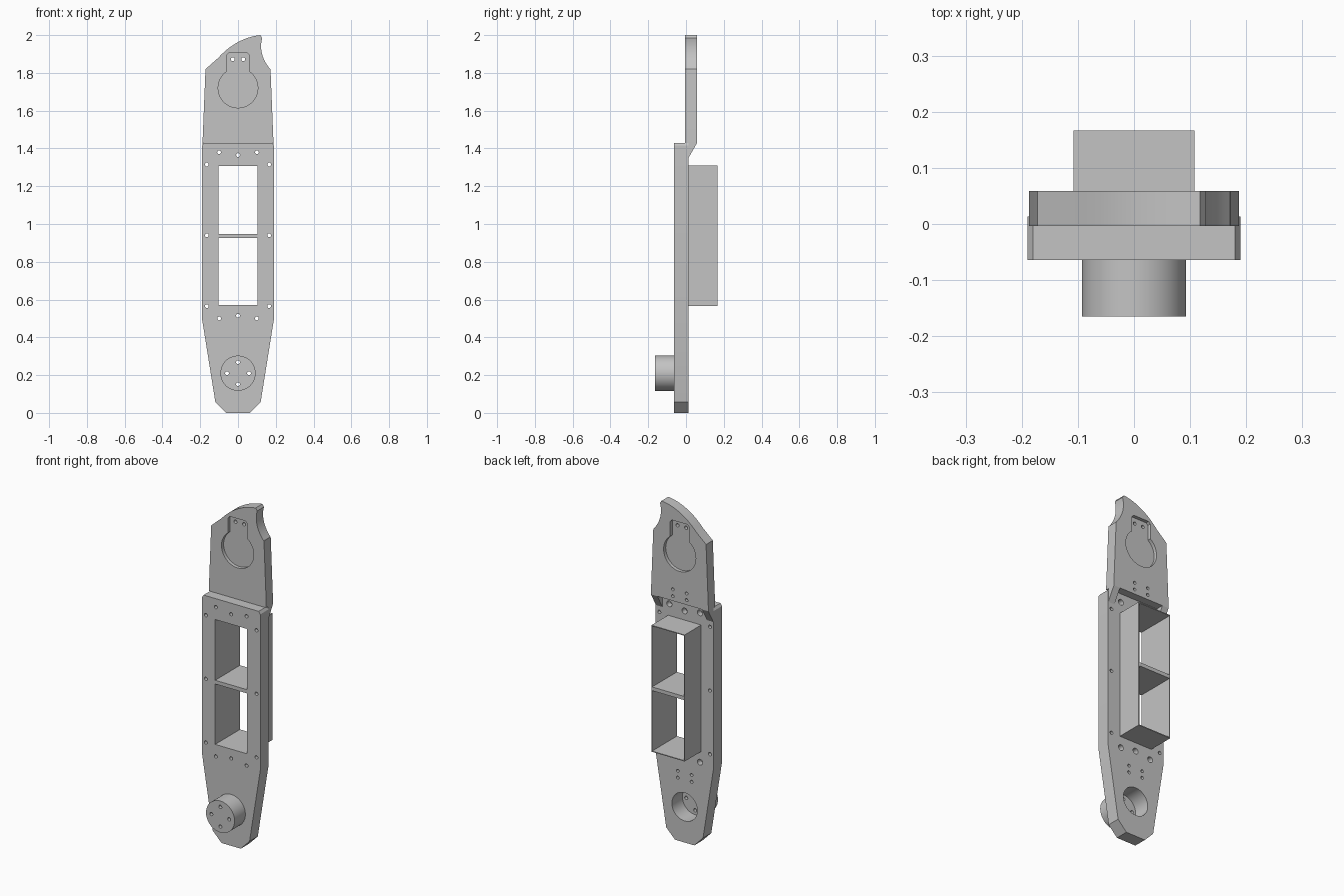
import bpy, bmesh, math

cube = bpy.data.objects.get("Cube")
if cube:
    bpy.data.objects.remove(cube)

grey = bpy.data.materials.new("plain grey")
grey.use_nodes = True
grey.diffuse_color = (0.55, 0.55, 0.55, 1)
grey.node_tree.nodes["Principled BSDF"].inputs["Base Color"].default_value = grey.diffuse_color

# Depth planes, front to back
HUB_FRONT, BODY_FRONT, BODY_BACK = -0.165, -0.064, 0.013
PLATE_FRONT, PLATE_BACK, FRAME_BACK = -0.004, 0.059, 0.167


def prism(name, outlines, a, b, along_x=False):
    """Extrude closed outlines from a to b along y, or along x."""
    bm = bmesh.new()
    for pts in outlines:
        rings = []
        for d in (a, b):
            rings.append([bm.verts.new((d, p, q) if along_x else (p, d, q)) for p, q in pts])
        bm.faces.new(rings[0])
        bm.faces.new(rings[1][::-1])
        n = len(pts)
        for i in range(n):
            j = (i + 1) % n
            bm.faces.new((rings[0][j], rings[0][i], rings[1][i], rings[1][j]))
    bmesh.ops.recalc_face_normals(bm, faces=bm.faces)
    mesh = bpy.data.meshes.new(name)
    bm.to_mesh(mesh)
    bm.free()
    mesh.materials.append(grey)
    obj = bpy.data.objects.new(name, mesh)
    bpy.context.collection.objects.link(obj)
    return obj


def cut(target, outlines, a, b):
    """Cut extruded outlines out of the target."""
    cutter = prism("cutter", outlines, a, b)
    cutter.hide_render = True
    mod = target.modifiers.new("cut", "BOOLEAN")
    mod.operation = "DIFFERENCE"
    mod.solver = "EXACT"
    mod.object = cutter
    bpy.context.view_layer.objects.active = target
    bpy.ops.object.modifier_apply(modifier=mod.name)
    bpy.data.objects.remove(cutter)


def circle(x, z, r, n=20):
    return [(x + r * math.cos(math.tau * i / n), z + r * math.sin(math.tau * i / n)) for i in range(n)]


def circles(points, r):
    return [circle(x, z, r) for x, z in points]


def rect(x, z0, z1):
    return [(-x, z0), (x, z0), (x, z1), (-x, z1)]


def mirrored(half):
    return half + [(-x, z) for x, z in reversed(half)]


def bend(p, c, q, n=14):
    """Quadratic curve from p to q, pulled towards c."""
    out = []
    for i in range(n + 1):
        t = i / n
        out.append(tuple((1 - t) ** 2 * p[k] + 2 * t * (1 - t) * c[k] + t * t * q[k] for k in (0, 1)))
    return out


# Lower body with tapered foot
body = prism("body", [mirrored([(0.063, 0), (0.12, 0.058), (0.19, 0.495), (0.19, 1.415), (0.18, 1.43)])],
             BODY_FRONT, BODY_BACK)

# Rear frame of two open bays
frame = prism("rear_frame", [rect(0.108, 0.565, 1.311)], BODY_BACK, FRAME_BACK)
bays = [rect(0.104, 0.57, 0.926), rect(0.104, 0.948, 1.306)]
for part in (body, frame):
    cut(part, bays, -0.3, 0.3)

# Bolt holes around the bays, six of them counterbored at the back
end_bolts = [(s * 0.1, z) for s in (-1, 1) for z in (0.5, 1.38)] + [(0, 0.515), (0, 1.365)]
side_bolts = [(s * 0.165, z) for s in (-1, 1) for z in (0.565, 0.94, 1.315)]
cut(body, circles(end_bolts + side_bolts, 0.01), -0.3, 0.3)
cut(body, circles(end_bolts, 0.017), -0.02, 0.3)


def four_holes(z):
    return circles([(s * 0.045, z + t * 0.02) for s in (-1, 1) for t in (-1, 1)], 0.009)


cut(body, four_holes(0.39), -0.02, 0.3)

# Hollow hub at the foot
hub = prism("hub", [circle(0, 0.21, 0.093, 64)], HUB_FRONT, BODY_FRONT)
bore = [circle(0, 0.21, 0.083, 64)]
cut(body, bore, -0.3, 0.3)
cut(hub, bore, -0.085, 0.3)
cut(hub, circles([(0.058, 0.21), (-0.058, 0.21), (0, 0.268), (0, 0.152)], 0.01), -0.3, 0.3)

# Upper plate with hooked tip
outline = [(0.187, 1.43), (0.187, 1.45), (0.172, 1.82)]
outline += bend((0.17, 1.82), (0.105, 1.9), (0.128, 1.985))
outline += bend((0.118, 2.0), (-0.01, 1.985), (-0.106, 1.878))
outline += [(-0.172, 1.82), (-0.187, 1.45), (-0.187, 1.43)]
plate = prism("upper_plate", [outline], PLATE_FRONT, PLATE_BACK)

# Keyhole recess on both faces of the plate
start = math.asin(0.062 / 0.105)
keyhole = [(0.062, 1.893), (0.05, 1.905), (-0.05, 1.905), (-0.062, 1.893)]
for i in range(49):
    a = math.pi / 2 + start + (math.tau - 2 * start) * i / 48
    keyhole.append((0.105 * math.cos(a), 1.72 + 0.105 * math.sin(a)))
cut(plate, [keyhole], -0.3, PLATE_FRONT + 0.02)
cut(plate, [keyhole], PLATE_BACK - 0.02, 0.3)
cut(plate, circles([(-0.028, 1.872), (0.028, 1.872)], 0.01), -0.3, 0.3)
cut(plate, four_holes(1.478), 0.025, 0.3)

# Sloped gussets joining plate to body
for side, s in (("left", 1), ("right", -1)):
    prism(side + "_gusset", [[(BODY_BACK, 1.35), (PLATE_BACK, 1.43), (BODY_BACK, 1.43)]],
          s * 0.145, s * 0.187, along_x=True)

# Smooth round walls, keep edges sharp
bpy.ops.object.select_all(action="DESELECT")
for obj in (body, frame, hub, plate):
    obj.select_set(True)
bpy.context.view_layer.objects.active = body
bpy.ops.object.shade_smooth_by_angle(angle=math.radians(25))
